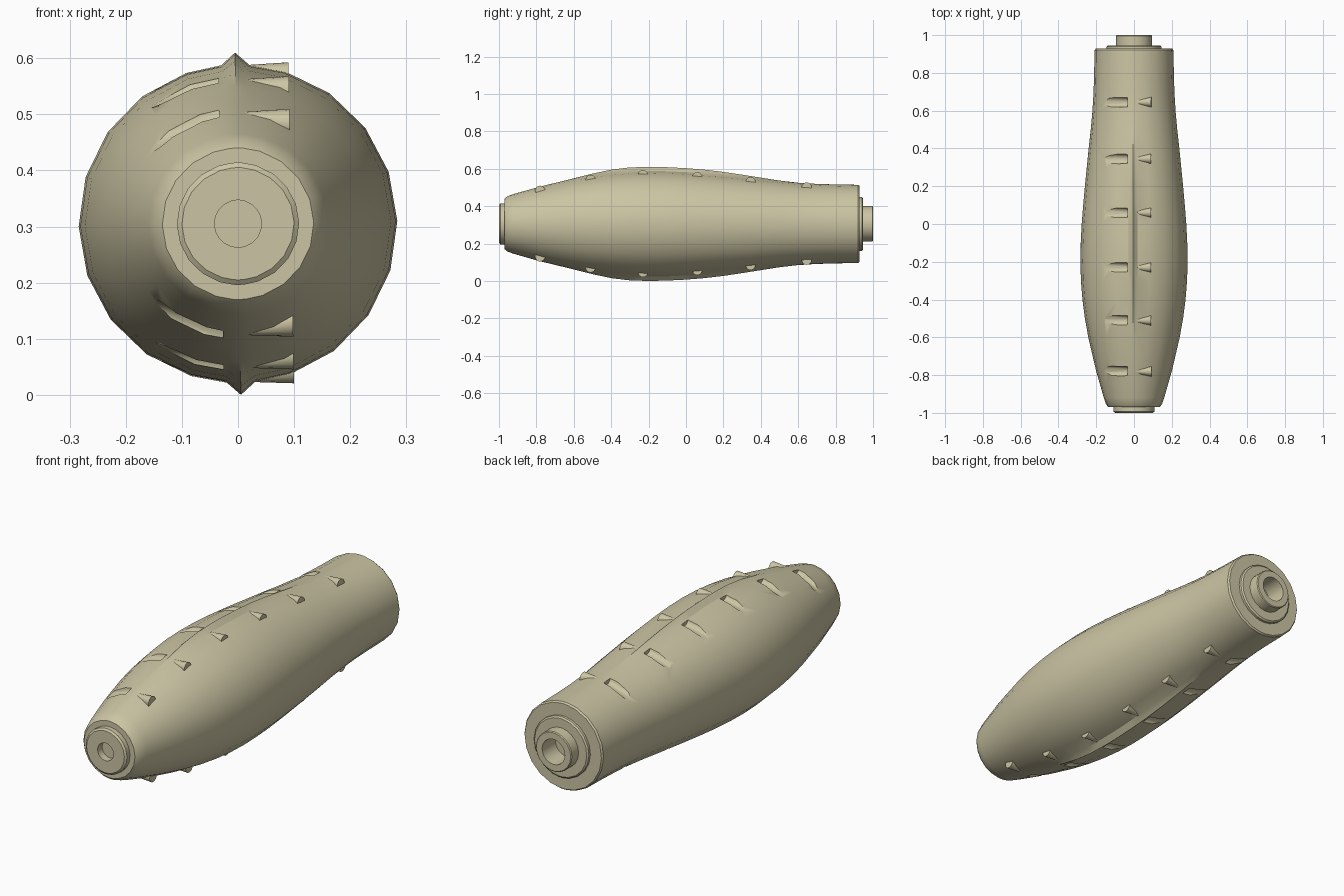
import bpy, bmesh, math
from mathutils import Matrix

if "Cube" in bpy.data.objects:
    bpy.data.objects.remove(bpy.data.objects["Cube"])

mat = bpy.data.materials.new("khaki")
mat.diffuse_color = (0.60, 0.56, 0.37, 1)
mat.use_nodes = True
mat.node_tree.nodes["Principled BSDF"].inputs["Base Color"].default_value = mat.diffuse_color

CENTRE_Z = 0.305
PLACE = Matrix.Translation((0, 0, CENTRE_Z)) @ Matrix.Rotation(math.radians(-1), 4, 'Y')

# grip outline: (y, radius)
GRIP = [(-0.97, 0.135), (-0.955, 0.148), (-0.92, 0.16), (-0.85, 0.18), (-0.78, 0.2),
        (-0.7, 0.219), (-0.6, 0.242), (-0.5, 0.26), (-0.4, 0.273), (-0.3, 0.281),
        (-0.2, 0.284), (-0.1, 0.282), (0, 0.277), (0.1, 0.269), (0.2, 0.26),
        (0.3, 0.25), (0.4, 0.24), (0.5, 0.229), (0.6, 0.22), (0.7, 0.214),
        (0.8, 0.211), (0.92, 0.209)]
FRONT = [(-0.965, 0.0), (-0.965, 0.042), (-1, 0.042), (-1, 0.1), (-0.993, 0.109), (-0.97, 0.109)]
BACK = [(0.928, 0.203), (0.928, 0.145), (0.94, 0.145), (0.946, 0.138), (0.946, 0.095),
        (0.996, 0.095), (1, 0.091), (1, 0.06), (0.9, 0.06), (0.9, 0.0)]


def radius(y):
    for (a, ra), (b, rb) in zip(GRIP, GRIP[1:]):
        if a <= y <= b:
            return ra + (rb - ra) * (y - a) / (b - a)


def ridge(y):
    if y < -0.2:
        t = (y + 0.66) / 0.36
    else:
        t = (0.62 - y) / 0.55
    t = max(0, min(1, t))
    return 0.021 * t * t * (3 - 2 * t)


def make(name, bm):
    bmesh.ops.recalc_face_normals(bm, faces=bm.faces)
    me = bpy.data.meshes.new(name)
    bm.transform(PLACE)
    bm.to_mesh(me)
    bm.free()
    me.materials.append(mat)
    ob = bpy.data.objects.new(name, me)
    bpy.context.collection.objects.link(ob)
    return ob


def smooth(ob):
    bpy.ops.object.select_all(action='DESELECT')
    ob.select_set(True)
    bpy.context.view_layer.objects.active = ob
    bpy.ops.object.shade_smooth_by_angle(angle=math.radians(30))


def tapered_tube(bm, x0, z0, r0, x1, z1, r1, y, n=16):
    rings = []
    for x, z, r in ((x0, z0, r0), (x1, z1, r1)):
        rings.append([bm.verts.new((x, y + r * math.cos(math.tau * i / n),
                                    z + r * math.sin(math.tau * i / n))) for i in range(n)])
    for i in range(n):
        j = (i + 1) % n
        bm.faces.new((rings[0][i], rings[0][j], rings[1][j], rings[1][i]))
    bm.faces.new(rings[0])
    bm.faces.new(rings[1])


# handle body: 20-sided lathe with extra columns for the top and bottom ridges
angles = sorted([i * 18 for i in range(20)] + [85, 95, 265, 275])
bm = bmesh.new()
rings = []
for y, r in FRONT + GRIP + BACK:
    if r == 0:
        rings.append([bm.verts.new((0, y, 0))] * len(angles))
        continue
    ring = []
    for a in angles:
        rr = r + (ridge(y) if a in (90, 270) else 0)
        t = math.radians(a)
        ring.append(bm.verts.new((rr * math.cos(t), y, rr * math.sin(t))))
    rings.append(ring)
for a, b in zip(rings, rings[1:]):
    for i in range(len(angles)):
        j = (i + 1) % len(angles)
        bm.faces.new(list(dict.fromkeys((a[i], a[j], b[j], b[i]))))
body = make("handle_body", bm)

# pegs on the right, matching scoops on the left, above and below
pegs, cuts = bmesh.new(), bmesh.new()
for y in (-0.78, -0.51, -0.23, 0.06, 0.345, 0.645):
    r = radius(y)
    top = r + 0.003
    for s in (1, -1):
        tapered_tube(pegs, 0.012, s * (top - 0.016), 0.012, 0.095, s * (top - 0.027), 0.027, y)
        outer = math.sqrt(r * r - 0.15 ** 2) + 0.027
        inner = math.sqrt(r * r - 0.03 ** 2) + 0.006
        tapered_tube(cuts, -0.15, s * outer, 0.028, -0.03, s * inner, 0.026, y)
peg_ob = make("locating_pegs", pegs)
cutter = make("scoop_cutter", cuts)
cutter.hide_render = True
cutter.hide_set(True)

mod = body.modifiers.new("scoops", 'BOOLEAN')
mod.operation = 'DIFFERENCE'
mod.solver = 'EXACT'
mod.object = cutter
bpy.context.view_layer.objects.active = body
bpy.ops.object.modifier_apply(modifier="scoops")
bpy.data.objects.remove(cutter)

smooth(body)
smooth(peg_ob)
